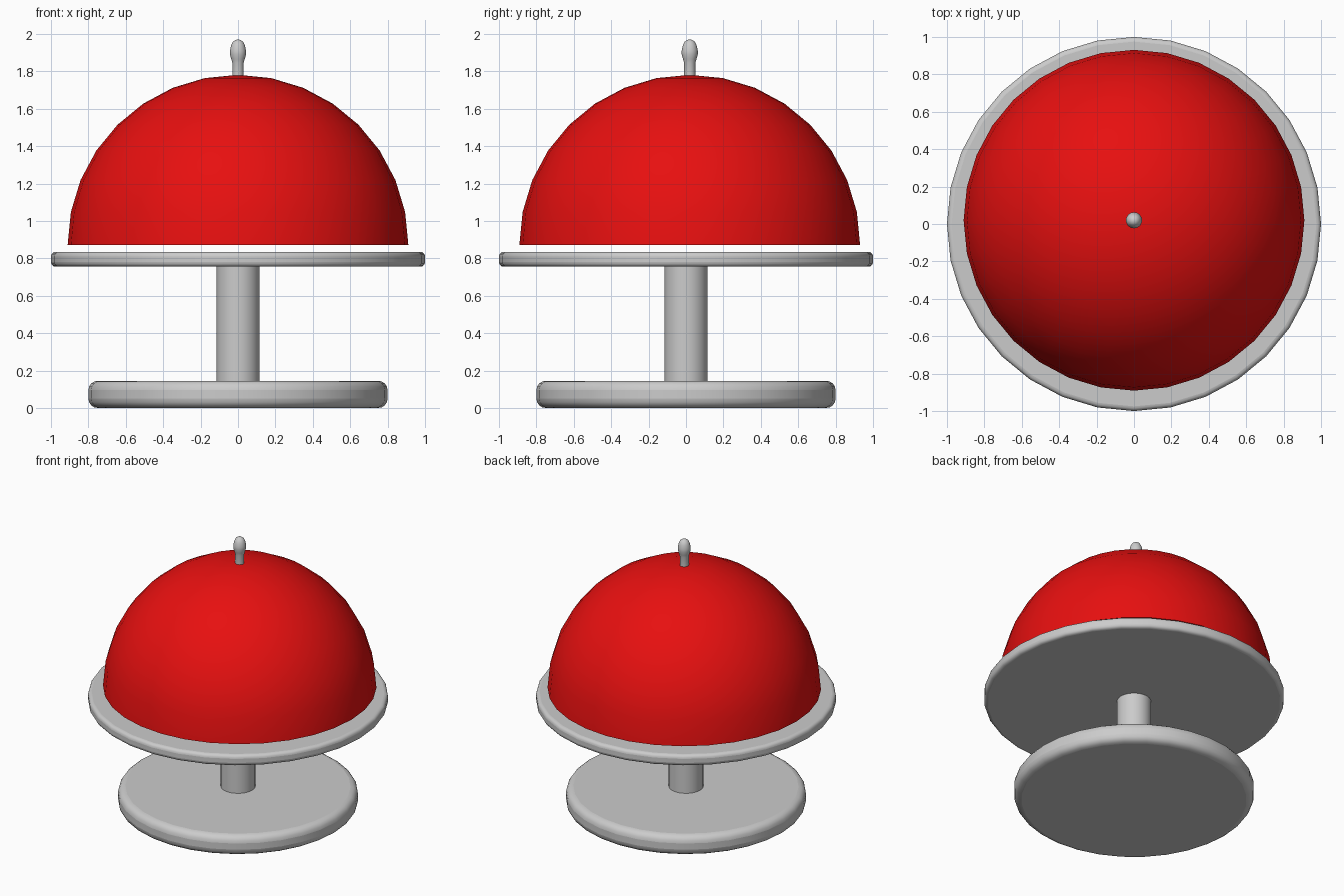
import bpy, bmesh, math

if "Cube" in bpy.data.objects:
    bpy.data.objects.remove(bpy.data.objects["Cube"])

SIDES = 32
DOME_Y = 0.02


def smooth(obj):
    bpy.ops.object.select_all(action='DESELECT')
    obj.select_set(True)
    bpy.context.view_layer.objects.active = obj
    bpy.ops.object.shade_smooth_by_angle(angle=math.radians(40))


def disc(name, radius, z0, z1, bevel=0.0):
    """Upright cylinder with optionally rounded rims and a vertex on +x."""
    bpy.ops.mesh.primitive_cylinder_add(vertices=SIDES, radius=radius, depth=z1 - z0,
                                        location=(0, 0, (z0 + z1) / 2))
    obj = bpy.context.object
    obj.name = name
    smooth(obj)
    if bevel:
        mod = obj.modifiers.new("rounded_rim", 'BEVEL')
        mod.width = bevel
        mod.segments = 4
        mod.limit_method = 'ANGLE'
        mod.angle_limit = math.radians(60)
    return obj


def lathe(name, profile, y=0.0):
    """Spin an (r, z) profile about the vertical axis."""
    bm = bmesh.new()
    verts = [bm.verts.new((r, 0, z)) for r, z in profile]
    edges = [bm.edges.new(pair) for pair in zip(verts, verts[1:])]
    bmesh.ops.spin(bm, geom=verts + edges, cent=(0, 0, 0), axis=(0, 0, 1),
                   angle=math.tau, steps=SIDES, use_duplicate=False)
    bmesh.ops.remove_doubles(bm, verts=bm.verts, dist=1e-5)
    bmesh.ops.recalc_face_normals(bm, faces=bm.faces)
    mesh = bpy.data.meshes.new(name)
    bm.to_mesh(mesh)
    bm.free()
    obj = bpy.data.objects.new(name, mesh)
    obj.location.y = y
    bpy.context.collection.objects.link(obj)
    smooth(obj)
    return obj


# Stand: foot, stem and serving plate
disc("foot", 0.80, 0.0, 0.145, 0.05)
disc("stem", 0.115, 0.13, 0.77)
disc("plate", 1.0, 0.755, 0.835, 0.025)

# Thin hollow dome cover, open underneath
R, Z, T = 0.911, 0.87, 0.01
steps = [math.radians(90) * i / 8 for i in range(9)]
outer = [(R * math.cos(a), Z + R * math.sin(a)) for a in steps]
inner = [((R - T) * math.cos(a), Z + (R - T) * math.sin(a)) for a in steps]
dome = lathe("dome_cover", inner[::-1] + outer, DOME_Y)
red = bpy.data.materials.new("red")
red.diffuse_color = (0.8, 0.005, 0.005, 1)
red.use_nodes = True
red.node_tree.nodes["Principled BSDF"].inputs["Base Color"].default_value = red.diffuse_color
dome.data.materials.append(red)

# Handle on top of the dome
lathe("dome_handle", [(0, 1.765), (0.03, 1.765), (0.03, 1.845), (0.036, 1.865),
                      (0.043, 1.89), (0.043, 1.91), (0.037, 1.938),
                      (0.027, 1.958), (0.013, 1.968), (0, 1.97)], DOME_Y)
